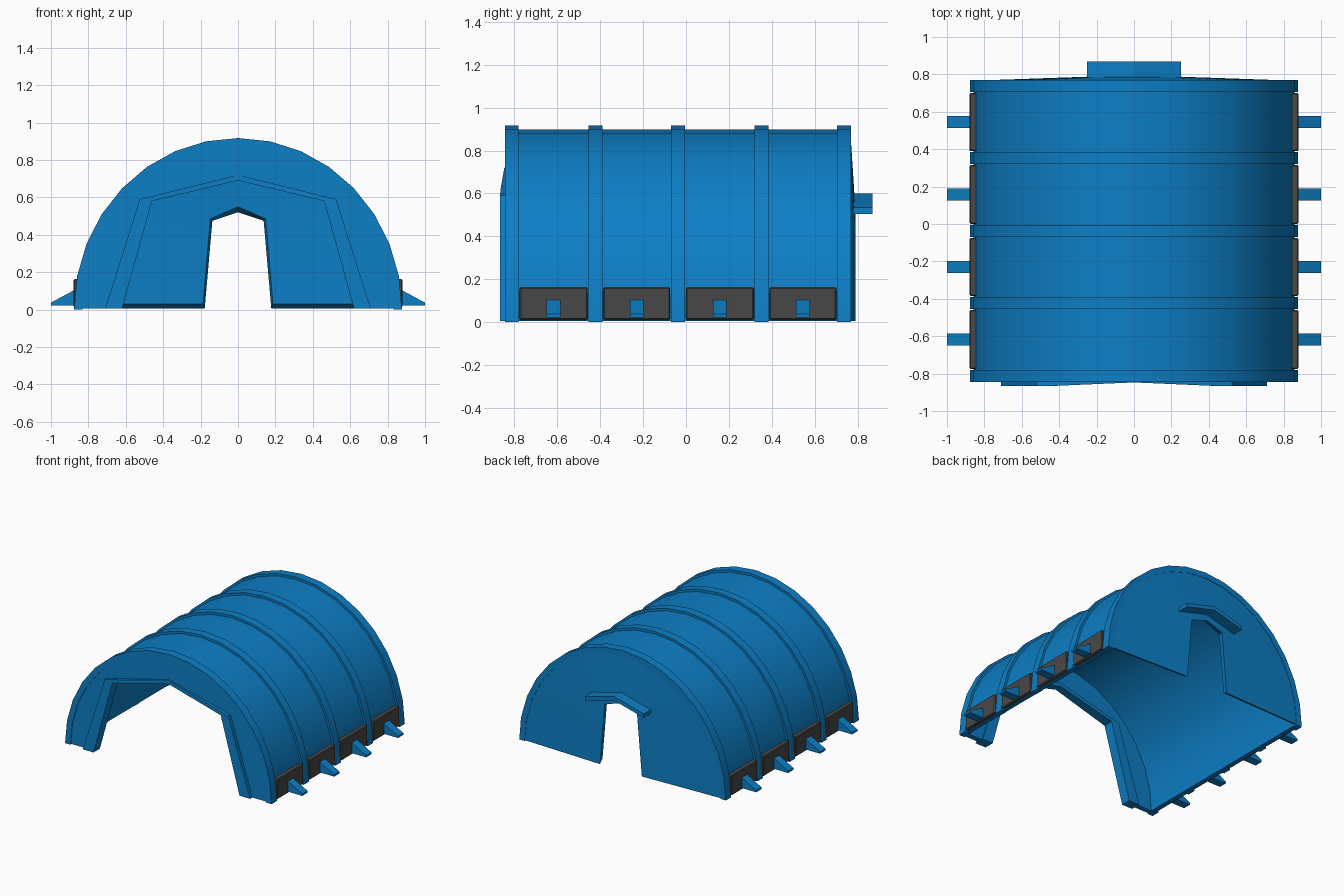
import bpy, bmesh, math

cube = bpy.data.objects.get("Cube")
if cube:
    bpy.data.objects.remove(cube, do_unlink=True)


def material(name, rgb):
    m = bpy.data.materials.new(name)
    m.use_nodes = True
    m.diffuse_color = (*rgb, 1)
    m.node_tree.nodes["Principled BSDF"].inputs["Base Color"].default_value = (*rgb, 1)
    return m


BLUE = material("blue plastic", (0.004, 0.21, 0.56))
GREY = material("dark grey", (0.064, 0.064, 0.064))
SEGMENTS = 16


def finish(name, bm, mat):
    bmesh.ops.recalc_face_normals(bm, faces=bm.faces)
    mesh = bpy.data.meshes.new(name)
    bm.to_mesh(mesh)
    bm.free()
    mesh.materials.append(mat)
    ob = bpy.data.objects.new(name, mesh)
    bpy.context.collection.objects.link(ob)
    bpy.ops.object.select_all(action='DESELECT')
    ob.select_set(True)
    bpy.context.view_layer.objects.active = ob
    bpy.ops.object.shade_smooth_by_angle(angle=math.radians(25))
    return ob


def arch(inset, base=0.005):
    """Half ellipse in x, z running from the left foot to the right foot."""
    pts = []
    for i in range(SEGMENTS + 1):
        a = math.pi * i / SEGMENTS
        pts.append(((0.877 - inset) * math.cos(a), base + (0.917 - base - inset) * math.sin(a)))
    return pts


def gable(foot, shoulder, peak):
    """Peaked doorway outline with as many points as the arch."""
    corners = [foot, shoulder, (0, peak), (-shoulder[0], shoulder[1]), (-foot[0], foot[1])]
    n = SEGMENTS // 4
    pts = [corners[0]]
    for (ax, az), (bx, bz) in zip(corners, corners[1:]):
        pts += [(ax + (bx - ax) * k / n, az + (bz - az) * k / n) for k in range(1, n + 1)]
    return pts


def at(pts, y):
    return [(x, y, z) for x, z in pts]


def band(name, loops, mat=BLUE):
    """Closed solid swept through four matching open paths."""
    bm = bmesh.new()
    rows = [[bm.verts.new(p) for p in loop] for loop in loops]
    for r, nxt in zip(rows, rows[1:] + rows[:1]):
        for i in range(len(r) - 1):
            bm.faces.new((r[i], r[i + 1], nxt[i + 1], nxt[i]))
    bm.faces.new([r[0] for r in rows])
    bm.faces.new([r[-1] for r in rows])
    return finish(name, bm, mat)


def hoop(name, outer, inner, y0, y1):
    return band(name, [at(outer, y0), at(inner, y0), at(inner, y1), at(outer, y1)])


def prism(name, profile, y0, y1, mat, bevel=0):
    """Extrude an x, z profile along y."""
    bm = bmesh.new()
    face = bm.faces.new([bm.verts.new(p) for p in at(profile, y0)])
    ext = bmesh.ops.extrude_face_region(bm, geom=[face])
    verts = [v for v in ext["geom"] if isinstance(v, bmesh.types.BMVert)]
    bmesh.ops.translate(bm, vec=(0, y1 - y0, 0), verts=verts)
    if bevel:
        bmesh.ops.bevel(bm, geom=bm.edges[:], offset=bevel, segments=1, affect='EDGES')
    return finish(name, bm, mat)


# Vaulted shell
hoop("shell", arch(0.018), arch(0.048), -0.83, 0.76)

# Raised ribs
RIBS = [(-0.845, -0.78), (-0.455, -0.39), (-0.07, -0.005), (0.32, 0.385), (0.705, 0.77)]
for i, (y0, y1) in enumerate(RIBS):
    hoop(f"rib_{i + 1}", arch(0, 0), arch(0.045, 0), y0, y1)

# Front wall and its protruding door frame, leaning back to the peak
frame_out = gable((0.71, 0.005), (0.525, 0.59), 0.72)
frame_in = gable((0.62, 0.005), (0.46, 0.58), 0.69)
hoop("front_wall", arch(0.04), frame_out, -0.84, -0.80)


def leaning(pts):
    return [(x, -0.867 + 0.02 * max(0, 1 - abs(x) / 0.46) if z > 0.575 else -0.867, z)
            for x, z in pts]


band("front_door_frame", [leaning(frame_out), leaning(frame_in),
                          at(frame_in, -0.79), at(frame_out, -0.79)])

# Back wall, swelling slightly towards a doorway with bevelled reveals
door_out = gable((0.178, 0.005), (0.137, 0.475), 0.52)
door_in = gable((0.187, 0.03), (0.148, 0.485), 0.55)
wall_in = [(x, max(z, 0.03)) for x, z in arch(0.045)]
band("back_wall", [at(arch(0.04), 0.767), at(door_out, 0.79),
                   at(door_in, 0.745), at(wall_in, 0.725)])

# Canopy over the back doorway
prism("back_canopy", [(0.25, 0.505), (0.25, 0.535), (0, 0.6), (-0.25, 0.535),
                      (-0.25, 0.505), (0, 0.57)], 0.765, 0.87, BLUE)

# Grey base panels with anchor wedges between the ribs
for side, s in (("left", 1), ("right", -1)):
    for i, ((_, y0), (y1, _)) in enumerate(zip(RIBS, RIBS[1:])):
        panel = [(s * x, z) for x, z in
                 ((0.835, 0.01), (0.879, 0.01), (0.879, 0.163), (0.835, 0.163))]
        prism(f"{side}_panel_{i + 1}", panel, y0 + 0.004, y1 - 0.004, GREY, 0.006)
        wedge = [(s * x, z) for x, z in
                 ((0.87, 0.022), (1.0, 0.022), (1.0, 0.037), (0.87, 0.107))]
        mid = (y0 + y1) / 2
        prism(f"{side}_anchor_{i + 1}", wedge, mid - 0.032, mid + 0.032, BLUE)
